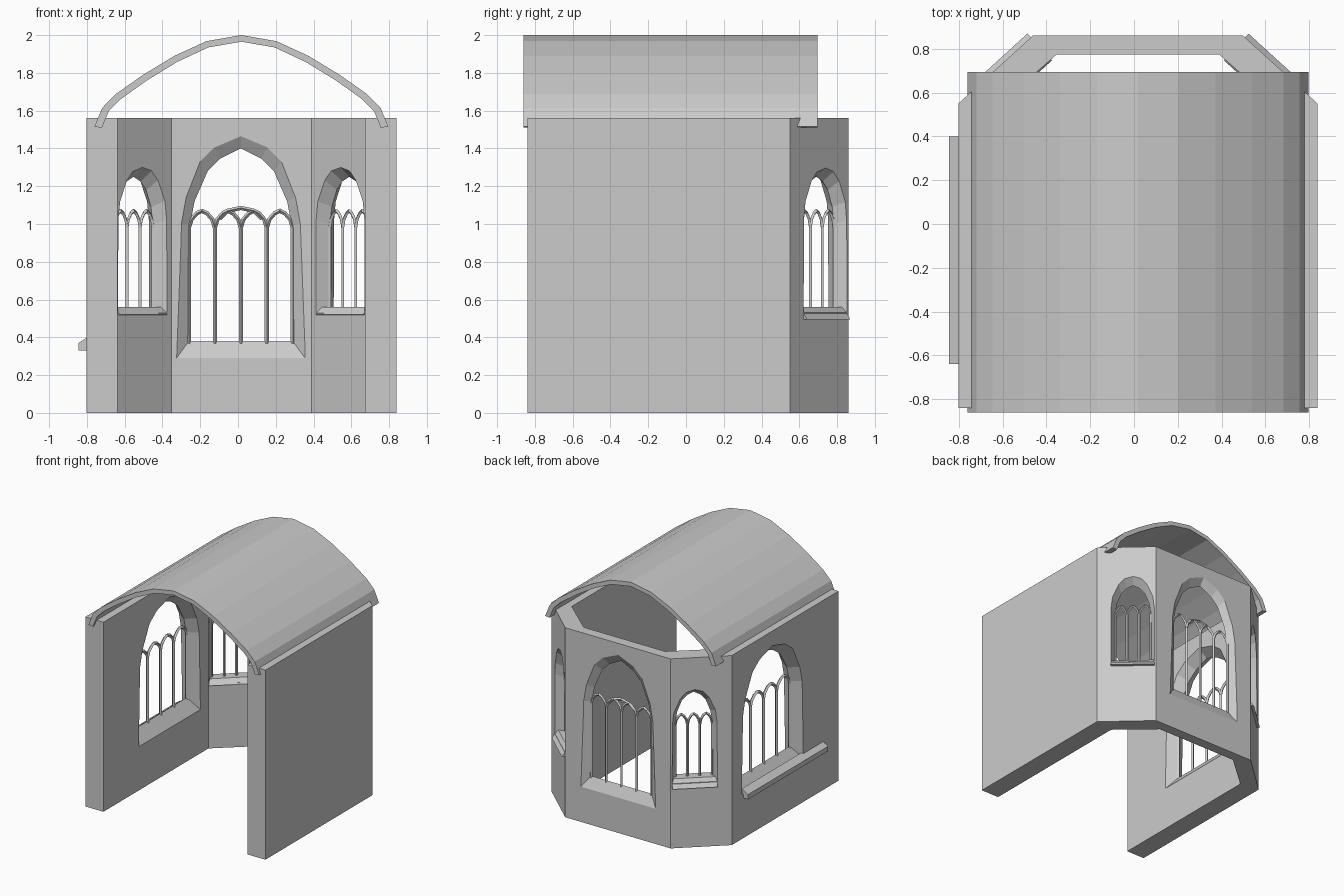
import bpy, bmesh, math
from mathutils import Vector, Matrix

if "Cube" in bpy.data.objects:
    bpy.data.objects.remove(bpy.data.objects["Cube"])

CX = 0.018  # symmetry plane of the plan


def finish(bm, name):
    bmesh.ops.recalc_face_normals(bm, faces=bm.faces)
    me = bpy.data.meshes.new(name)
    bm.to_mesh(me)
    bm.free()
    ob = bpy.data.objects.new(name, me)
    bpy.context.collection.objects.link(ob)
    return ob


def loft(name, rings):
    """Closed solid through equal-length rings of 3D points."""
    bm = bmesh.new()
    vs = [[bm.verts.new(p) for p in r] for r in rings]
    n = len(vs[0])
    for a, b in zip(vs, vs[1:]):
        for i in range(n):
            j = (i + 1) % n
            bm.faces.new((a[i], a[j], b[j], b[i]))
    bm.faces.new(vs[0])
    bm.faces.new(vs[-1])
    return finish(bm, name)


def mirror(half):
    """Right half profile, bottom to apex (apex on u = 0) -> full ring."""
    return half + [(-u, z) for u, z in reversed(half) if u > 0]


def frame(ox, oy, angle):
    """Local x along the wall, local y outward."""
    return Matrix.Translation((ox, oy, 0)) @ Matrix.Rotation(angle, 4, 'Z')


def bars(name, paths, m, r):
    """Four-sided bars along polylines (u, z) in the wall plane."""
    bm = bmesh.new()
    for path in paths:
        for (u0, z0), (u1, z1) in zip(path, path[1:]):
            a, b = Vector((u0, 0, z0)), Vector((u1, 0, z1))
            d = b - a
            rot = d.to_track_quat('Z', 'Y').to_matrix().to_4x4()
            bmesh.ops.create_cone(bm, cap_ends=True, segments=4, radius1=r, radius2=r,
                                  depth=d.length + r * 0.5,
                                  matrix=m @ Matrix.Translation((a + b) / 2) @ rot)
    return finish(bm, name)


# walls: open U-shaped plan with an angled back end
outer = [(0.82, -0.84), (0.82, 0.55), (0.48, 0.86)]
inner = [(0.37, 0.775), (0.655, 0.525), (0.655, -0.84)]
plan = ([(CX + x, y) for x, y in outer] + [(CX - x, y) for x, y in reversed(outer)] +
        [(CX - x, y) for x, y in reversed(inner)] + [(CX + x, y) for x, y in inner])
walls = loft("walls", [[(x, y, z) for x, y in plan] for z in (0, 1.56)])


def window(name, m, t, clear, wide, sill, lights, r=0.011, extra=()):
    """Double-splayed pointed opening with cusped mullions."""
    k = 1.12
    ext = [(c[0] + (w[0] - c[0]) * k, c[1] + (w[1] - c[1]) * k) for c, w in zip(clear, wide)]
    rings = [[m @ Vector((u, v, z)) for u, z in mirror(p)]
             for p, v in ((ext, -t / 2 * k), (clear, 0), (ext, t / 2 * k))]
    cut = loft(name + "_cutter", rings)
    cut.hide_render = True
    mod = walls.modifiers.new(name, 'BOOLEAN')
    mod.operation, mod.solver, mod.object = 'DIFFERENCE', 'EXACT', cut
    bpy.context.view_layer.objects.active = walls
    bpy.ops.object.modifier_apply(modifier=mod.name)
    bpy.data.objects.remove(cut)
    # tracery
    h = clear[0][0]
    w = 2 * h / lights
    spring, top = 0.98, 1.07
    paths = [[(-h + w * i, sill - 0.01), (-h + w * i, spring)] for i in range(lights + 1)]
    arch = [(-0.5, 0), (-0.4, 0.5), (-0.2, 0.85), (0, 1), (0.2, 0.85), (0.4, 0.5), (0.5, 0)]
    for i in range(lights):
        c = -h + w * (i + 0.5)
        paths.append([(c + u * w, spring + z * (top - spring)) for u, z in arch])
    bars(name + "_tracery", paths + list(extra), m, r)


# back window, with a wider arch linking the middle lights
back_clear = [(0.275, 0.38), (0.268, 1.0), (0.245, 1.12), (0.175, 1.28), (0.11, 1.345), (0, 1.40)]
back_wide = [(0.34, 0.29), (0.315, 1.0), (0.29, 1.14), (0.215, 1.33), (0.14, 1.405), (0, 1.465)]
link = [(-0.11, 1.03), (-0.07, 1.07), (0, 1.085), (0.07, 1.07), (0.11, 1.03)]
window("back_window", frame(CX - 0.003, 0.8175, 0), 0.085, back_clear, back_wide, 0.38, 4,
       extra=[link])

# left side window
side_clear = [(0.34, 0.46), (0.335, 1.0), (0.305, 1.12), (0.215, 1.27), (0.13, 1.33), (0, 1.38)]
side_wide = [(0.40, 0.36), (0.385, 1.0), (0.355, 1.13), (0.26, 1.32), (0.165, 1.39), (0, 1.44)]
window("side_window", frame(CX - 0.7375, 0.02, math.pi / 2), 0.165, side_clear, side_wide, 0.46, 4,
       r=0.013)

# outside ledge under the side window
ledge = [(-0.845, 0.33), (-0.845, 0.37), (-0.79, 0.405), (-0.79, 0.33)]
loft("side_window_ledge", [[(x, y, z) for x, z in ledge] for y in (-0.64, 0.40)])

# angled windows with projecting sills
ang_clear = [(0.14, 0.56), (0.138, 1.0), (0.125, 1.09), (0.09, 1.18), (0.05, 1.225), (0, 1.25)]
ang_wide = [(0.172, 0.53), (0.17, 1.02), (0.158, 1.12), (0.11, 1.23), (0.065, 1.28), (0, 1.30)]
tilt = math.atan2(0.31, 0.34)
for side, s in (("right", 1), ("left", -1)):
    m = frame(CX + s * 0.571, 0.69, -s * tilt)
    window(side + "_angled_window", m, 0.137, ang_clear, ang_wide, 0.56, 3, r=0.010)
    prof = [(-0.078, 0.52), (-0.04, 0.56), (0.04, 0.56), (0.088, 0.495), (0.06, 0.495)]
    loft(side + "_angled_sill", [[m @ Vector((u, v, z)) for v, z in prof] for u in (-0.17, 0.17)])

# barrel roof: faceted arched shell
out = [(0.778, 1.515), (0.737, 1.615), (0.665, 1.688), (0.52, 1.79), (0.355, 1.89), (0.185, 1.968), (0, 2.0)]
inn = [(0.738, 1.51), (0.702, 1.598), (0.64, 1.66), (0.50, 1.76), (0.34, 1.858), (0.175, 1.935), (0, 1.965)]
section = mirror(out) + list(reversed(mirror(inn)))
loft("barrel_roof", [[(CX + x, y, z) for x, z in section] for y in (-0.86, 0.695)])
